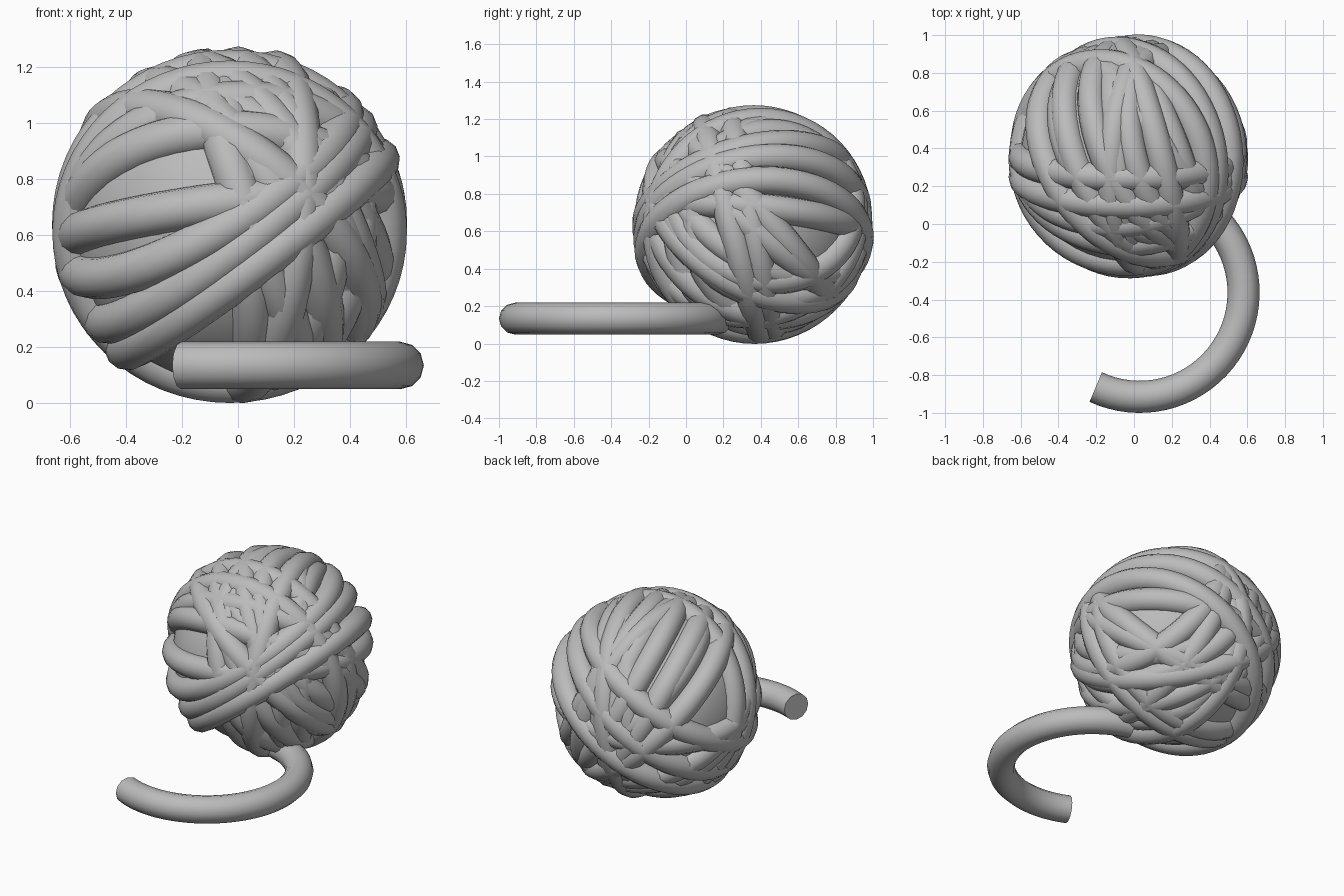
import bpy, math
from mathutils import Vector

if "Cube" in bpy.data.objects:
    bpy.data.objects.remove(bpy.data.objects["Cube"], do_unlink=True)

# Single plain yarn colour
yarn = bpy.data.materials.new("grey_yarn")
yarn.use_nodes = True
colour = (0.5, 0.5, 0.5, 1)
yarn.diffuse_color = colour
yarn.node_tree.nodes["Principled BSDF"].inputs["Base Color"].default_value = colour

CENTRE = Vector((-0.03, 0.355, 0.64))
STRAND = 0.077
# Winding layers: distance of the strand's centre line from the ball's centre
LOW, MID, HIGH, TOP = 0.545, 0.558, 0.568, 0.58


def finish(name):
    ob = bpy.context.object
    ob.name = name
    ob.data.materials.append(yarn)
    bpy.ops.object.shade_smooth()


def strand(name, normal, offset, layer):
    """One loop of yarn: the circle where a plane cuts the ball."""
    n = Vector(normal).normalized()
    bpy.ops.mesh.primitive_torus_add(
        location=CENTRE + n * offset,
        rotation=n.to_track_quat('Z', 'Y').to_euler(),
        major_radius=math.sqrt(layer ** 2 - offset ** 2),
        minor_radius=STRAND, major_segments=64, minor_segments=12)
    finish(name)


# Ball core seen between the strands
bpy.ops.mesh.primitive_uv_sphere_add(segments=48, ring_count=24, radius=0.57, location=CENTRE)
finish("ball_core")

# Wound strands by direction: (plane normal, offset from centre, layer)
windings = {
    "diagonal_strand": [
        ((-0.6, -0.07, 0.8), -0.135, TOP),
        ((-0.6, -0.16, 0.78), 0, HIGH),
        ((-0.5, -0.26, 0.83), 0.14, HIGH),
    ],
    "upright_strand": [
        ((0.95, 0.1, 0.1), 0, LOW),
        ((0.96, 0.25, -0.1), 0.11, HIGH),
        ((0.93, -0.05, 0.33), 0.1, MID),
        ((0.8, 0.36, 0.48), 0, MID),
        ((0.8, 0.36, 0.48), 0.16, MID),
        ((0.85, 0.2, 0.45), 0.28, MID),
        ((0.9, 0.35, -0.1), 0.2, LOW),
        ((0.8, 0.6, 0), 0.18, LOW),
    ],
    "slanted_strand": [
        ((0.57, 0.44, 0.7), 0, HIGH),
        ((0.57, 0.44, 0.7), 0.14, LOW),
        ((0, 0.62, 0.78), -0.02, MID),
        ((-0.1, 0.75, 0.65), 0.02, MID),
    ],
    "cross_strand": [
        ((0, 1, 0.2), 0, MID),
        ((0, 1, 0.27), -0.11, HIGH),
    ],
    "level_strand": [
        ((-0.13, 0.1, 1), 0.02, MID),
    ],
}
for name, loops in windings.items():
    for i, (normal, offset, layer) in enumerate(loops):
        strand(f"{name}_{i + 1}", normal, offset, layer)

# Loose tail lying in an arc on the ground
curve = bpy.data.curves.new("loose_tail", 'CURVE')
curve.dimensions = '3D'
curve.bevel_depth = 0.085
curve.bevel_resolution = 4
curve.use_fill_caps = True
path = curve.splines.new('POLY')
steps = 40
path.points.add(steps)
for i, p in enumerate(path.points):
    a = math.radians(-115 + 190 * i / steps)
    p.co = (0.03 + 0.55 * math.cos(a), -0.363 + 0.552 * math.sin(a), 0.133, 1)
tail = bpy.data.objects.new("loose_tail", curve)
bpy.context.collection.objects.link(tail)
bpy.ops.object.select_all(action='DESELECT')
tail.select_set(True)
bpy.context.view_layer.objects.active = tail
bpy.ops.object.convert(target='MESH')
finish("loose_tail")
bpy.ops.object.shade_smooth_by_angle(angle=math.radians(40))
